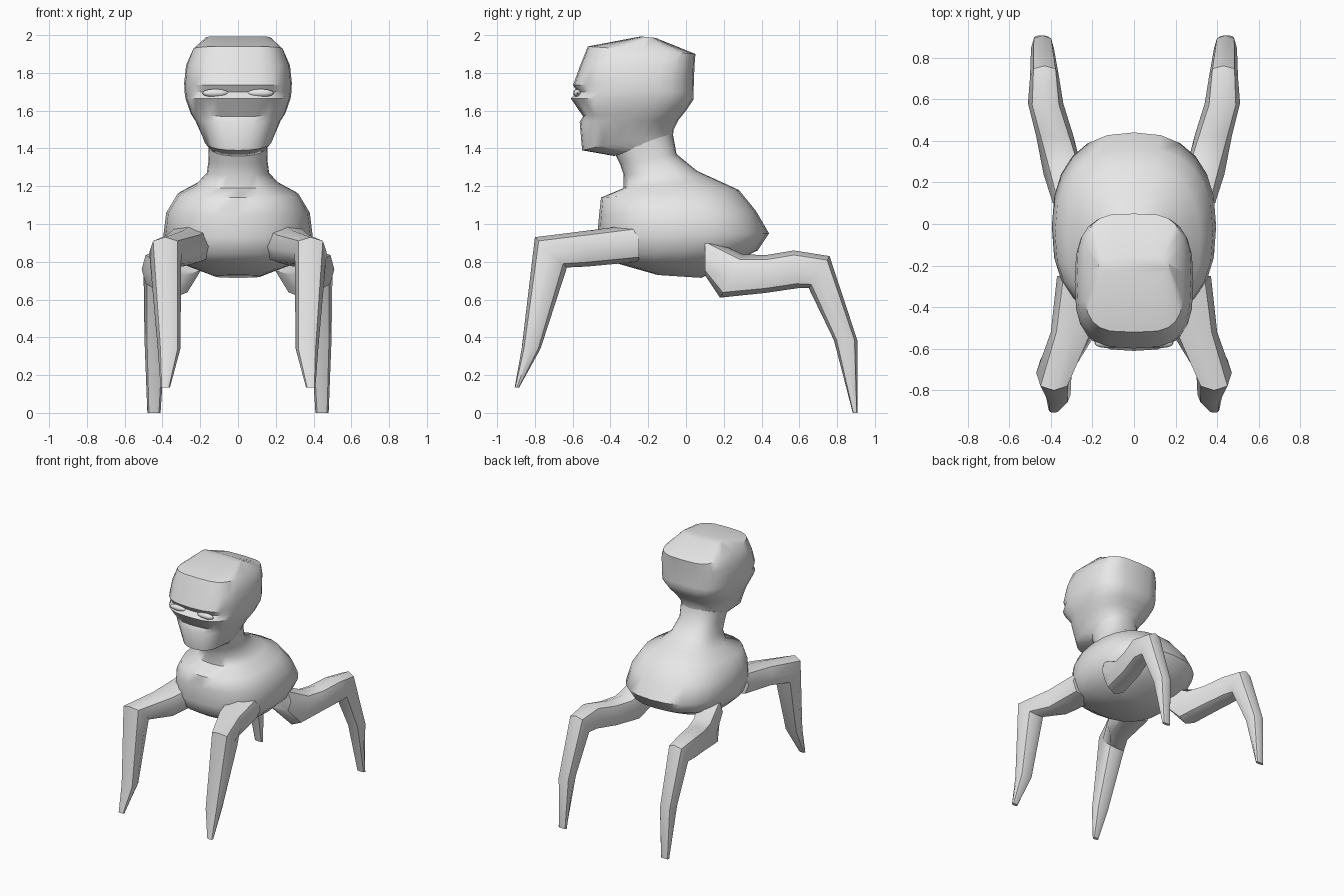
import bpy, bmesh, math
from mathutils import Vector

if "Cube" in bpy.data.objects:
    bpy.data.objects.remove(bpy.data.objects["Cube"])

grey = bpy.data.materials.new("light_grey")
grey.diffuse_color = (0.8, 0.8, 0.8, 1)
grey.use_nodes = True
grey.node_tree.nodes["Principled BSDF"].inputs["Base Color"].default_value = grey.diffuse_color


def spow(v, n):
    return math.copysign(abs(v) ** (2 / n), v)


def make_object(name, bm, angle):
    bmesh.ops.recalc_face_normals(bm, faces=bm.faces)
    mesh = bpy.data.meshes.new(name)
    bm.to_mesh(mesh)
    bm.free()
    mesh.materials.append(grey)
    ob = bpy.data.objects.new(name, mesh)
    bpy.context.collection.objects.link(ob)
    bpy.ops.object.select_all(action='DESELECT')
    ob.select_set(True)
    bpy.context.view_layer.objects.active = ob
    bpy.ops.object.shade_smooth_by_angle(angle=math.radians(angle))
    return ob


def loft(name, rings, angle):
    """Skin a list of closed point rings and cap both ends."""
    bm = bmesh.new()
    vr = [[bm.verts.new(p) for p in ring] for ring in rings]
    n = len(vr[0])
    for a, b in zip(vr, vr[1:]):
        for i in range(n):
            j = (i + 1) % n
            bm.faces.new((a[i], a[j], b[j], b[i]))
    bm.faces.new(vr[0])
    bm.faces.new(vr[-1])
    return make_object(name, bm, angle)


def level(yf, zf, yb, zb, w, n, seg=24):
    """Rounded section between a front point and a back point."""
    pts = []
    for i in range(seg):
        a = 2 * math.pi * i / seg
        t = (spow(math.sin(a), n) + 1) / 2
        pts.append(Vector((w * spow(math.cos(a), n), yf + (yb - yf) * t, zf + (zb - zf) * t)))
    return pts


def limb_ring(x, y, z, hx, vy, vz, side, seg=8):
    pts = []
    for i in range(seg):
        a = 2 * math.pi * i / seg
        c, s = spow(math.cos(a), 2.5), spow(math.sin(a), 2.5)
        pts.append(Vector((side * (x + hx * c), y + vy * s, z + vz * s)))
    return pts


# Torso rising into the neck: front y, z, back y, z, half width
body = [
    (-.15, .73, .08, .715, .12), (-.36, .79, .24, .79, .30),
    (-.44, .84, .38, .86, .36), (-.47, .93, .44, .95, .395),
    (-.46, 1.05, .37, 1.07, .38), (-.45, 1.14, .28, 1.18, .32),
    (-.33, 1.19, .16, 1.235, .22), (-.33, 1.26, .06, 1.28, .165),
    (-.35, 1.32, -.05, 1.37, .155), (-.38, 1.38, -.07, 1.48, .158),
]
loft("body_and_neck", [level(*r, 2.4) for r in body], 60)

# Head with chin, recessed mouth, lip, eye groove, brow and crown
head = [
    (-.38, 1.36, -.07, 1.46, .15, 2.3), (-.55, 1.39, -.065, 1.50, .18, 2.4),
    (-.563, 1.54, -.04, 1.55, .225, 2.6), (-.545, 1.57, .0, 1.60, .25, 2.8),
    (-.61, 1.665, .04, 1.66, .278, 3), (-.575, 1.70, .04, 1.70, .283, 3),
    (-.598, 1.735, .042, 1.76, .285, 3), (-.56, 1.84, .045, 1.84, .275, 3.2),
    (-.52, 1.94, .05, 1.90, .24, 3.6), (-.24, 1.993, -.16, 1.985, .17, 3),
]
loft("head", [level(*r) for r in head], 38)

# Lower eyelids
for side, label in ((-1, "left"), (1, "right")):
    bm = bmesh.new()
    bmesh.ops.create_uvsphere(bm, u_segments=12, v_segments=6, radius=1)
    for v in bm.verts:
        v.co = Vector((side * .12 + .07 * v.co.x, -.575 + .022 * v.co.y, 1.693 + .022 * v.co.z))
    make_object("eyelid_" + label, bm, 60)

# Legs: x, y, z, half width, then half-thickness vector in y and z
front_leg = [
    (.24, -.25, .90, .13, 0, .10), (.29, -.52, .87, .11, 0, .095),
    (.385, -.715, .85, .085, -.085, .08), (.365, -.82, .34, .06, -.05, 0),
    (.385, -.895, .135, .025, -.012, 0),
]
back_leg = [
    (.28, .10, .83, .11, 0, .10), (.34, .24, .725, .095, .06, .115),
    (.38, .42, .735, .09, 0, .10), (.425, .58, .76, .085, -.01, .10),
    (.43, .705, .745, .07, .055, .085), (.44, .845, .385, .055, .062, 0),
    (.445, .895, 0, .035, .012, 0),
]
for side, label in ((-1, "left"), (1, "right")):
    loft("front_leg_" + label, [limb_ring(*r, side) for r in front_leg], 45)
    loft("back_leg_" + label, [limb_ring(*r, side) for r in back_leg], 45)
